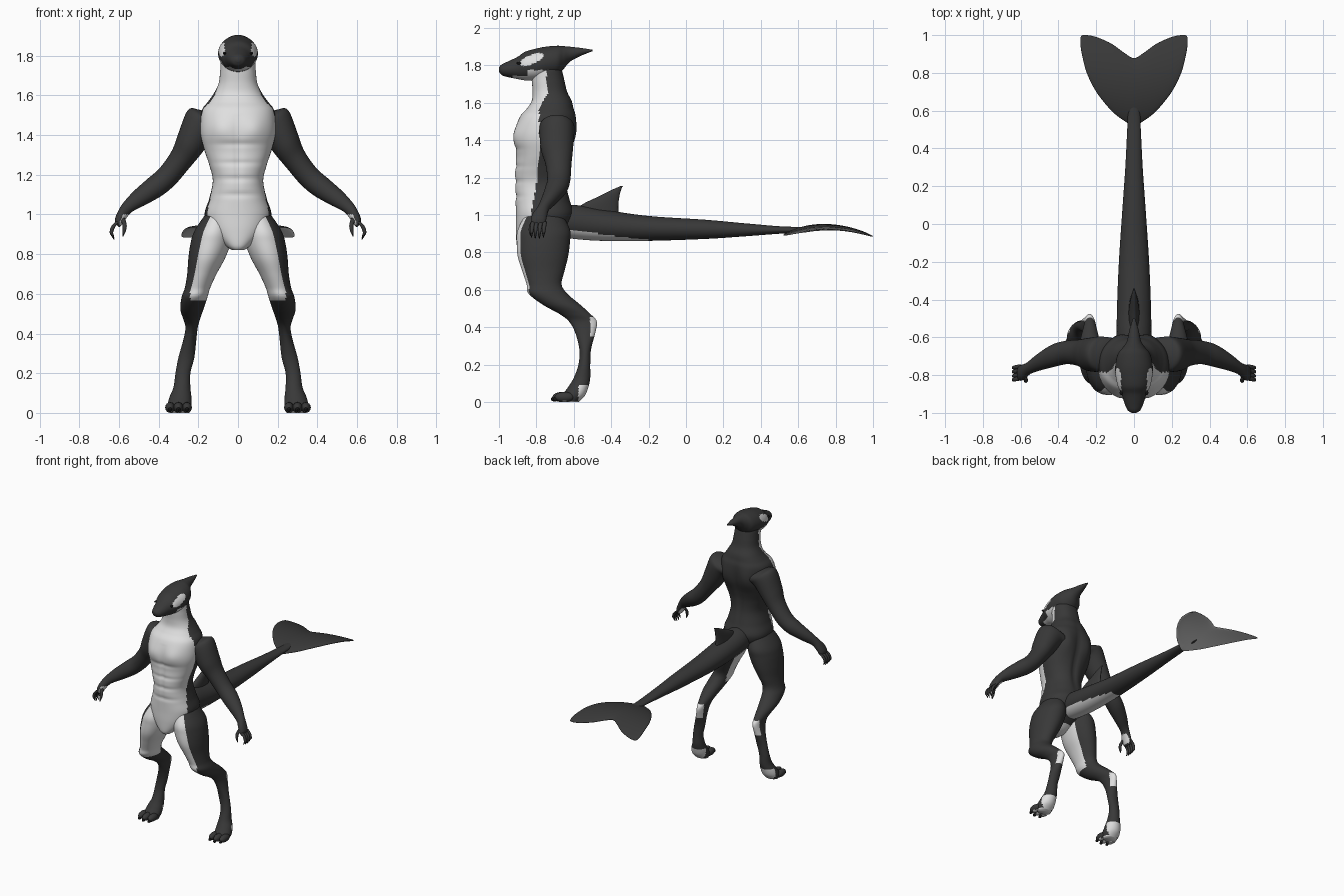
import bpy, bmesh, math
from mathutils import Vector

X, Y, Z = Vector((1, 0, 0)), Vector((0, 1, 0)), Vector((0, 0, 1))


def material(name, r, g, b):
    m = bpy.data.materials.new(name)
    m.diffuse_color = (r, g, b, 1)
    return m


MATS = [material("charcoal skin", .04, .04, .04),
        material("white skin", .74, .74, .74),
        material("black claw", .008, .008, .008)]


def catmull(rows, n):
    """Smoothly resample rows of numbers."""
    out = []
    for i in range(len(rows) - 1):
        a, b, c, d = (rows[max(i - 1, 0)], rows[i], rows[i + 1],
                      rows[min(i + 2, len(rows) - 1)])
        for k in range(n):
            t = k / n
            out.append([.5 * (2 * q + (r - p) * t + (2 * p - 5 * q + 4 * r - s) * t * t
                              + (3 * q - p - 3 * r + s) * t ** 3)
                        for p, q, r, s in zip(a, b, c, d)])
    return out + [list(rows[-1])]


def loft(name, rows, u, v, rule=None, shape=None, mirror=False, segs=48, n=6, power=2.0, mat=0):
    """Skin oval rings; each row is centre x, y, z and the radii along u and v."""
    bm = bmesh.new()
    rings = []
    for x, y, z, ru, rv in catmull(rows, n):
        ring = []
        for k in range(segs):
            a = 2 * math.pi * k / segs
            c, s = math.cos(a), math.sin(a)
            c = math.copysign(abs(c) ** (2 / power), c)
            s = math.copysign(abs(s) ** (2 / power), s)
            p = Vector((x, y, z)) + u * max(ru, .002) * c + v * max(rv, .002) * s
            ring.append(bm.verts.new(shape(p) if shape else p))
        rings.append(ring)
    for r0, r1 in zip(rings, rings[1:]):
        for k in range(segs):
            j = (k + 1) % segs
            bm.faces.new((r0[k], r0[j], r1[j], r1[k]))
    bm.faces.new(rings[0])
    bm.faces.new(rings[-1])
    bmesh.ops.recalc_face_normals(bm, faces=bm.faces)
    bm.normal_update()
    for f in bm.faces:
        f.smooth = True
        f.material_index = int(rule(f.calc_center_median(), f.normal)) if rule else mat
    me = bpy.data.meshes.new(name)
    bm.to_mesh(me)
    bm.free()
    for m in MATS:
        me.materials.append(m)
    ob = bpy.data.objects.new(name, me)
    bpy.context.collection.objects.link(ob)
    if mirror:
        ob.modifiers.new("Mirror", 'MIRROR').use_mirror_merge = False
    return ob


def pick(table, z):
    """Linear lookup in a descending (z, value) table."""
    for (z0, a), (z1, b) in zip(table, table[1:]):
        if z >= z1:
            t = min(1, (z0 - z) / (z0 - z1))
            return a + (b - a) * t
    return table[-1][1]


def bump(d, w):
    return math.exp(-(d / w) ** 2)


# Torso and neck: height, half width, front, back
body = [(.82, .03, -.89, -.80), (.845, .065, -.905, -.74), (.92, .14, -.91, -.64),
        (1.0, .168, -.91, -.60), (1.08, .145, -.912, -.62), (1.17, .127, -.915, -.64),
        (1.25, .145, -.915, -.64), (1.32, .168, -.91, -.625), (1.40, .188, -.918, -.60),
        (1.47, .19, -.908, -.59), (1.53, .18, -.885, -.59), (1.57, .15, -.85, -.60),
        (1.61, .122, -.825, -.61), (1.66, .098, -.82, -.635), (1.72, .09, -.825, -.65),
        (1.78, .085, -.83, -.665), (1.82, .07, -.82, -.68)]
BELLY = [(1.8, -.75), (1.65, -.74), (1.57, -.785), (1.4, -.78), (1.2, -.795),
         (1.0, -.83), (.92, -.80), (.86, -.72), (.8, -.6)]


def muscles(p):
    ax, z = abs(p.x), p.z
    if p.y < -.8:
        d = .014 * bump(ax - .085, .06) * bump(z - 1.43, .06)
        if z < 1.5:
            d -= .008 * bump(ax, .014) * bump(z - 1.28, .18)
        for gz in (1.10, 1.18, 1.26, 1.355):
            d -= .006 * bump(z - gz, .014) * bump(ax, .11)
        p.y -= d
    elif p.y > -.72 and z > 1.0:
        p.y += (.016 * bump(ax - .09, .05) * bump(z - 1.44, .09)
                - .014 * bump(ax, .02) * bump(z - 1.32, .2))
    return p


loft("torso_and_neck", [(0, (f + b) / 2, z, w, (b - f) / 2) for z, w, f, b in body], X, Y,
     rule=lambda c, n: c.y < pick(BELLY, c.z), shape=muscles, segs=72, n=9, power=2.25)


# Head with swept-back crest: depth, half width, bottom, top
def head_rule(c, n):
    dy, dz = c.y + .825, c.z - 1.832
    along, across = dy * .93 + dz * .37, dz * .93 - dy * .37
    patch = (along / .068) ** 2 + (across / .024) ** 2 < 1 and abs(c.x) > .035
    jaw = -.93 < c.y < -.73 and c.z < (1.745 if c.y < -.85 else 1.775)
    return patch or jaw


head = [(-1.0, .012, 1.768, 1.79), (-.985, .034, 1.748, 1.805), (-.95, .05, 1.737, 1.822),
        (-.90, .066, 1.727, 1.846), (-.86, .085, 1.72, 1.873), (-.80, .098, 1.72, 1.89),
        (-.75, .099, 1.73, 1.9), (-.69, .086, 1.745, 1.905), (-.655, .06, 1.78, 1.903),
        (-.62, .038, 1.82, 1.9), (-.56, .024, 1.852, 1.893), (-.5, .006, 1.876, 1.884)]
loft("head_and_crest", [(0, y, (a + b) / 2, w, (b - a) / 2) for y, w, a, b in head], X, Z,
     rule=head_rule, segs=64, n=9)


def blob(name, x, y, z, rx, ry, rz, mat=0, rule=None):
    """Mirrored ellipsoid lying along y."""
    rows = [(x, y - ry * math.cos(t * math.pi / 8), z, rx * math.sin(t * math.pi / 8),
             rz * math.sin(t * math.pi / 8)) for t in range(9)]
    loft(name, rows, X, Z, rule=rule, mirror=True, segs=16, n=2, mat=mat)


blob("eyes", .068, -.893, 1.812, .008, .013, .007, 2)

# Legs: height, inner, outer, front, back
leg = [(1.0, .04, .165, -.86, -.66), (.92, .03, .218, -.9, -.62), (.86, .035, .238, -.905, -.62),
       (.78, .065, .25, -.9, -.63), (.70, .108, .256, -.875, -.65), (.63, .14, .268, -.852, -.665),
       (.58, .155, .285, -.842, -.635), (.52, .175, .29, -.765, -.565), (.47, .192, .275, -.675, -.51),
       (.43, .203, .265, -.625, -.477), (.37, .21, .275, -.592, -.485), (.28, .22, .3, -.57, -.508),
       (.2, .24, .315, -.575, -.512), (.13, .24, .325, -.6, -.512), (.08, .235, .345, -.63, -.522),
       (.035, .235, .355, -.66, -.54), (0, .245, .345, -.65, -.575)]


def leg_rule(c, n):
    z = c.z
    if z > .565:
        side = (c.x - pick([(r[0], (r[1] + r[2]) / 2) for r in leg], z)) \
            / pick([(r[0], (r[2] - r[1]) / 2) for r in leg], z)
        front = (pick([(r[0], (r[3] + r[4]) / 2) for r in leg], z) - c.y) \
            / pick([(r[0], (r[4] - r[3]) / 2) for r in leg], z)
        return .7 * front - .7 * side > .28 + max(0, .62 - z) * 4
    hock = .35 < z < .455 and c.y > -.512
    heel = z < .09 and c.y > -.575 or z < .008
    return hock or heel


loft("legs", [((a + b) / 2, (f + k) / 2, z, (b - a) / 2, (k - f) / 2) for z, a, b, f, k in leg],
     X, Y, rule=leg_rule, mirror=True, n=8)
for i, (tx, ty) in enumerate([(.257, -.655), (.3, -.662), (.342, -.65)]):
    blob(f"toes_{i + 1}", tx, ty, .027, .025, .052, .027,
         rule=lambda c, n: c.z < .006)
    blob(f"toe_claws_{i + 1}", tx, ty - .045, .016, .01, .016, .012, 2)

# Arms: centre, depth radius, height radius
arm = [(.09, -.69, 1.46, .08, .07), (.135, -.69, 1.465, .09, .09), (.185, -.69, 1.458, .094, .096),
       (.245, -.69, 1.355, .086, .078), (.29, -.682, 1.277, .07, .062),
       (.355, -.68, 1.193, .062, .057), (.42, -.695, 1.137, .06, .056),
       (.495, -.728, 1.083, .046, .046), (.555, -.762, 1.037, .033, .032),
       (.583, -.782, 1.0, .04, .028), (.602, -.79, .965, .04, .024), (.61, -.792, .945, .03, .014)]
loft("arms", arm, Y, Vector((.707, 0, .707)), mirror=True,
     rule=lambda c, n: .945 < c.z < 1.0 and n.x < -.45)

# Fingers, thumb and claws
for i, fy in enumerate((-.822, -.802, -.78, -.758)):
    d = -.006 * abs(i - 1.5)
    loft(f"fingers_{i + 1}", [(.603, fy + .004, .965, .011, .012), (.628, fy, .94, .011, .011),
                              (.638, fy - .003, .91, .009, .009), (.632, fy - .004, .888 - d, .006, .006),
                              (.625, fy - .004, .872 - d, .002, .002)],
         Y, X, mirror=True, segs=12, n=4, rule=lambda c, n: 2 if c.z < .887 else 0)
loft("thumbs", [(.585, -.805, .985, .014, .014), (.572, -.825, .95, .011, .011),
                (.573, -.832, .92, .009, .009), (.58, -.832, .89, .002, .002)],
     Y, X, mirror=True, segs=12, n=4, rule=lambda c, n: 2 if c.z < .905 else 0)

# Tail: depth, half width, bottom, top
tail = [(-.76, .07, .9, 1.03), (-.62, .09, .875, 1.055), (-.45, .09, .862, 1.03), (-.2, .08, .862, .995),
        (.1, .06, .872, .975), (.3, .046, .885, .957), (.5, .036, .9, .94),
        (.62, .03, .905, .937), (.75, .012, .925, .94)]
loft("tail", [(0, y, (a + b) / 2, w, (b - a) / 2) for y, w, a, b in tail], X, Z, n=10,
     rule=lambda c, n: n.z < -.55 - max(0, c.y + .5) * 1.3 and c.y < -.2)

# Tail fluke: span, leading edge, trailing edge, half thickness
half = [(.05, .545, .905, .017), (.12, .6, .955, .015), (.2, .7, .99, .012),
        (.25, .8, 1.0, .009), (.275, .895, .998, .006), (.284, .95, .985, .003)]
fluke = [(-x, a, b, t) for x, a, b, t in reversed(half)] + [(0, .52, .878, .018)] + half


def droop(p):
    p.z -= .8 * (p.y - .75) ** 2
    return p


loft("tail_fluke", [(x, (a + b) / 2, .935, (b - a) / 2, t) for x, a, b, t in fluke], Y, Z,
     rule=lambda c, n: n.z < -.3, shape=droop)

# Dorsal fin: height, front, back, half thickness
fin = [(.98, -.63, -.36, .032), (1.05, -.565, -.362, .026), (1.1, -.465, -.356, .018),
       (1.135, -.395, -.347, .01), (1.156, -.347, -.337, .003)]
loft("dorsal_fin", [(0, (a + b) / 2, z, (b - a) / 2, t) for z, a, b, t in fin], Y, X)
